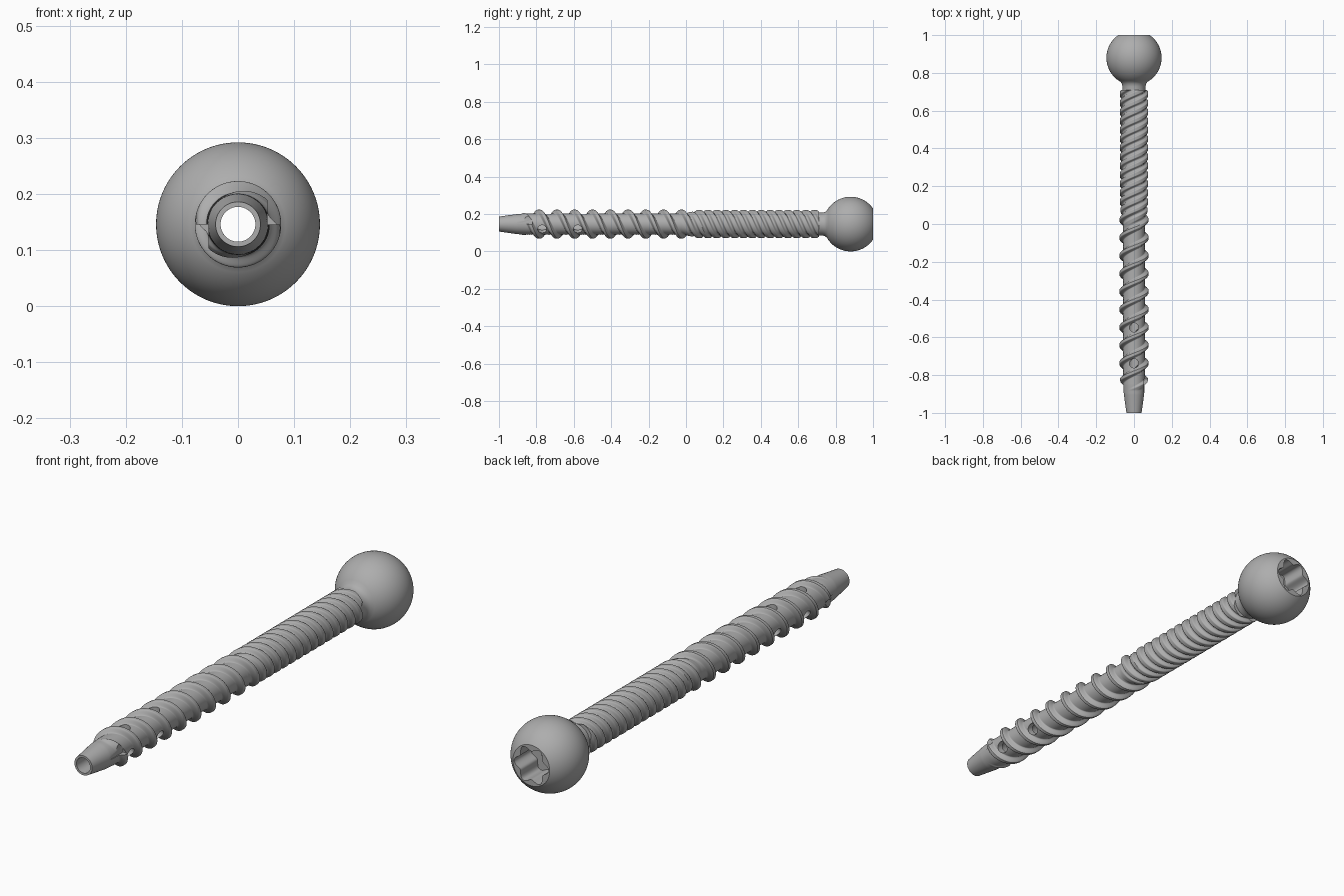
import bpy, bmesh, math
from math import sin, cos, pi, tau, sqrt, radians
from mathutils import Matrix, Vector

if "Cube" in bpy.data.objects:
    bpy.data.objects.remove(bpy.data.objects["Cube"], do_unlink=True)

BALL_R, BALL_Y = 0.146, 0.88
AXIS_Z = BALL_R
BORE_R = 0.031
LEAD = 0.19
TIP_Y = -1.0
SHAFT_TOP = TIP_Y + 9 * LEAD      # whole turns, so both end rings line up
COLS, STEPS = 96, 44

steel = bpy.data.materials.new("brushed_grey_metal")
steel.use_nodes = True
GREY = (0.42, 0.42, 0.42, 1)
steel.diffuse_color = GREY
steel.node_tree.nodes["Principled BSDF"].inputs["Base Color"].default_value = GREY


def make_object(name, bm):
    bmesh.ops.recalc_face_normals(bm, faces=bm.faces)
    mesh = bpy.data.meshes.new(name)
    bm.to_mesh(mesh)
    bm.free()
    mesh.materials.append(steel)
    obj = bpy.data.objects.new(name, mesh)
    bpy.context.collection.objects.link(obj)
    return obj


def ring(bm, y, radius_at, count, twist=0.0):
    """Ring of vertices around the long axis."""
    verts = []
    for i in range(count):
        a = tau * i / count
        r = radius_at(a)
        verts.append(bm.verts.new((r * cos(a + twist), y, AXIS_Z + r * sin(a + twist))))
    return verts


def bridge(bm, a, b):
    n = len(a)
    for i in range(n):
        j = (i + 1) % n
        bm.faces.new((a[i], a[j], b[j], b[i]))


def cut(obj, cutters):
    """Subtract every cutter, then drop the cutters."""
    bpy.context.view_layer.objects.active = obj
    for cutter in cutters:
        cutter.hide_render = True
        mod = obj.modifiers.new("cut", "BOOLEAN")
        mod.operation = "DIFFERENCE"
        mod.solver = "MANIFOLD"
        mod.object = cutter
        bpy.ops.object.modifier_apply(modifier=mod.name)
        bpy.data.objects.remove(cutter, do_unlink=True)


def smooth(obj, degrees):
    bpy.ops.object.select_all(action="DESELECT")
    obj.select_set(True)
    bpy.context.view_layer.objects.active = obj
    bpy.ops.object.shade_smooth_by_angle(angle=radians(degrees))


def prism(name, y0, y1, radius_at, count):
    bm = bmesh.new()
    a, b = ring(bm, y0, radius_at, count), ring(bm, y1, radius_at, count)
    bridge(bm, a, b)
    bm.faces.new(a)
    bm.faces.new(b)
    return make_object(name, bm)


def ramp(y, y0, y1):
    return min(1.0, max(0.0, (y - y0) / (y1 - y0)))


def ridge(angle, starts, crest, base):
    """Rounded thread height, 0 to 1, from the distance to the nearest crest."""
    pitch = LEAD / starts
    d = (angle / tau * LEAD) % pitch
    d = min(d, pitch - d)
    t = 1 - ramp(d, crest, base)
    return t * t * (3 - 2 * t)


# Threaded shaft: a lobed section twisted along the axis, two starts becoming four
CREST = pi / 2 + tau * -0.69 / LEAD


def shaft_radius(y):
    core = 0.04 + 0.014 * ramp(y, -1, -0.9) + 0.003 * ramp(y, -0.9, -0.85)
    core += 0.005 * ramp(y, 0.0, 0.1)
    outer = 0.077 - 0.002 * ramp(y, 0.0, 0.1)
    fade_in, dense = ramp(y, -0.88, -0.82), ramp(y, -0.02, 0.1)

    def radius(a):
        coarse = ridge(a - CREST, 2, 0.006, 0.022) * fade_in
        fine = ridge(a - CREST, 4, 0.008, 0.021) * dense
        return core + (outer - core) * max(coarse, fine)
    return radius


bm = bmesh.new()
rows = 9 * STEPS
rings = []
for k in range(rows + 1):
    y = TIP_Y + LEAD * k / STEPS
    rings.append(ring(bm, y, shaft_radius(y), COLS, -tau * y / LEAD))
start = -tau * TIP_Y / LEAD
bore = [ring(bm, y, lambda a: BORE_R, COLS, start) for y in (SHAFT_TOP, TIP_Y)]
loop = rings + bore
for k in range(len(loop)):
    bridge(bm, loop[k], loop[(k + 1) % len(loop)])
shaft = make_object("threaded_shaft", bm)

# Side holes: two groups of three, in the valley between threads
cutters = []
for y_shift in (0, LEAD):
    for angle, y in ((90, -0.738), (-30, -0.769), (210, -0.706)):
        a = radians(angle)
        out = Vector((cos(a), 0, sin(a)))
        bm = bmesh.new()
        bmesh.ops.create_cone(bm, cap_ends=True, segments=32, radius1=0.024,
                              radius2=0.024, depth=0.09)
        turn = out.to_track_quat("Z", "Y").to_matrix().to_4x4()
        place = Matrix.Translation(out * 0.06 + Vector((0, y + y_shift, AXIS_Z)))
        bmesh.ops.transform(bm, matrix=place @ turn, verts=bm.verts)
        cutters.append(make_object("side_hole_cutter", bm))

# Cutting flutes: opposite quarters of the first thread turns
for side in (1, -1):
    bm = bmesh.new()
    bmesh.ops.create_cube(bm, size=0.1)
    bmesh.ops.scale(bm, vec=(1, 2, 1), verts=bm.verts)
    bmesh.ops.translate(bm, vec=(side * 0.103, -0.92, AXIS_Z + side * 0.05), verts=bm.verts)
    cutters.append(make_object("flute_cutter", bm))
cut(shaft, cutters)
smooth(shaft, 35)

# Ball head with filleted neck, turned from a profile
profile = [(0.705, 0.061), (0.728, 0.061), (0.742, 0.064), (0.753, 0.072)]
first = math.acos(-sqrt(BALL_R ** 2 - 0.085 ** 2) / BALL_R)
last = math.acos((1 - BALL_Y) / BALL_R)
for k in range(41):
    t = first + (last - first) * k / 40
    profile.append((BALL_Y + BALL_R * cos(t), BALL_R * sin(t)))
bm = bmesh.new()
rings = [ring(bm, y, lambda a, r=r: r, COLS) for y, r in profile]
for a, b in zip(rings, rings[1:]):
    bridge(bm, a, b)
bm.faces.new(rings[0])
bm.faces.new(rings[-1])
head = make_object("ball_head", bm)

# Six-lobed driver socket and the through bore
socket = prism("socket_cutter", 0.89, 1.05, lambda a: 0.068 + 0.01 * cos(6 * a), 96)
through = prism("bore_cutter", 0.6, 1.1, lambda a: BORE_R, 64)
cut(head, [socket, through])
smooth(head, 30)
